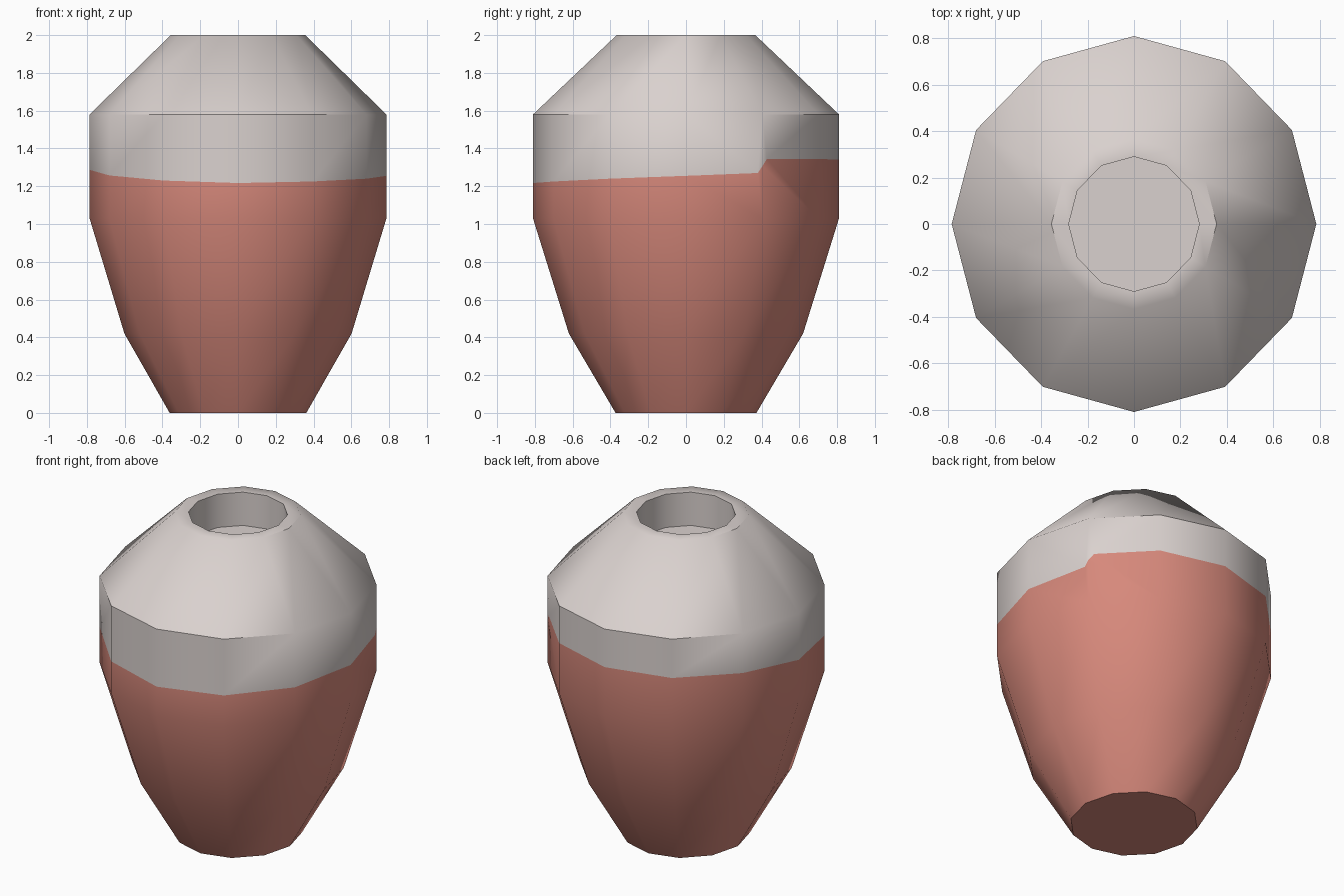
import bpy, bmesh, math

if "Cube" in bpy.data.objects:
    bpy.data.objects.remove(bpy.data.objects["Cube"])

N = 12
SX, SY = 0.97, 1.0          # body is slightly narrower in x


def material(name, rgb):
    m = bpy.data.materials.new(name)
    m.diffuse_color = (*rgb, 1.0)
    m.use_nodes = True
    m.node_tree.nodes["Principled BSDF"].inputs["Base Color"].default_value = m.diffuse_color
    return m


mats = [material("chalk_white", (0.70, 0.64, 0.62)),
        material("terracotta_red", (0.68, 0.25, 0.20))]
WHITE, RED = 0, 1

# Height of the hand-dipped paint line at each corner, starting on the right (+x)
paint_z = [1.255, 1.307, 1.345, 1.34, 1.335, 1.33,
           1.287, 1.257, 1.23, 1.217, 1.225, 1.24]
# Extra points that make the small step in the line: side -> (fraction, height)
step = {0: (0.94, 1.27), 1: (0.08, 1.345)}

bm = bmesh.new()


def ring(radius, z):
    """Twelve corners; z is one height or a list of heights."""
    zs = z if isinstance(z, list) else [z] * N
    return [bm.verts.new((radius * SX * math.cos(math.tau * i / N),
                          radius * SY * math.sin(math.tau * i / N), zs[i]))
            for i in range(N)]


def band(lower, upper, mat, low_extra={}, up_extra={}):
    for i in range(N):
        j = (i + 1) % N
        loop = [lower[i]]
        if i in low_extra:
            loop.append(low_extra[i])
        loop += [lower[j], upper[j]]
        if i in up_extra:
            loop.append(up_extra[i])
        loop.append(upper[i])
        bm.faces.new(loop).material_index = mat


# Rings from the foot to the opening
base = ring(0.373, 0.0)
low = ring(0.62, 0.42)
belly = ring(0.81, 1.03)
line = ring(0.81, paint_z)
shoulder = ring(0.81, 1.58)
rim = ring(0.367, 2.0)
mouth = ring(0.29, 2.0)
floor = ring(0.29, 1.79)

extra = {}
for i, (f, z) in step.items():
    p = line[i].co.lerp(line[i + 1].co, f)
    extra[i] = bm.verts.new((p.x, p.y, z))

# Red lower body
band(base, low, RED)
band(low, belly, RED)
band(belly, line, RED, up_extra=extra)
bm.faces.new(base[::-1]).material_index = RED

# White upper body, rim and shallow opening
band(line, shoulder, WHITE, low_extra=extra)
band(shoulder, rim, WHITE)
band(rim, mouth, WHITE)
band(mouth, floor, WHITE)
bm.faces.new(floor).material_index = WHITE

me = bpy.data.meshes.new("vase")
bm.to_mesh(me)
bm.free()
for m in mats:
    me.materials.append(m)
vase = bpy.data.objects.new("vase", me)
bpy.context.collection.objects.link(vase)

# Smooth sides, sharp shoulder, mouth and foot
bpy.context.view_layer.objects.active = vase
vase.select_set(True)
bpy.ops.object.shade_smooth_by_angle(angle=math.radians(45))
